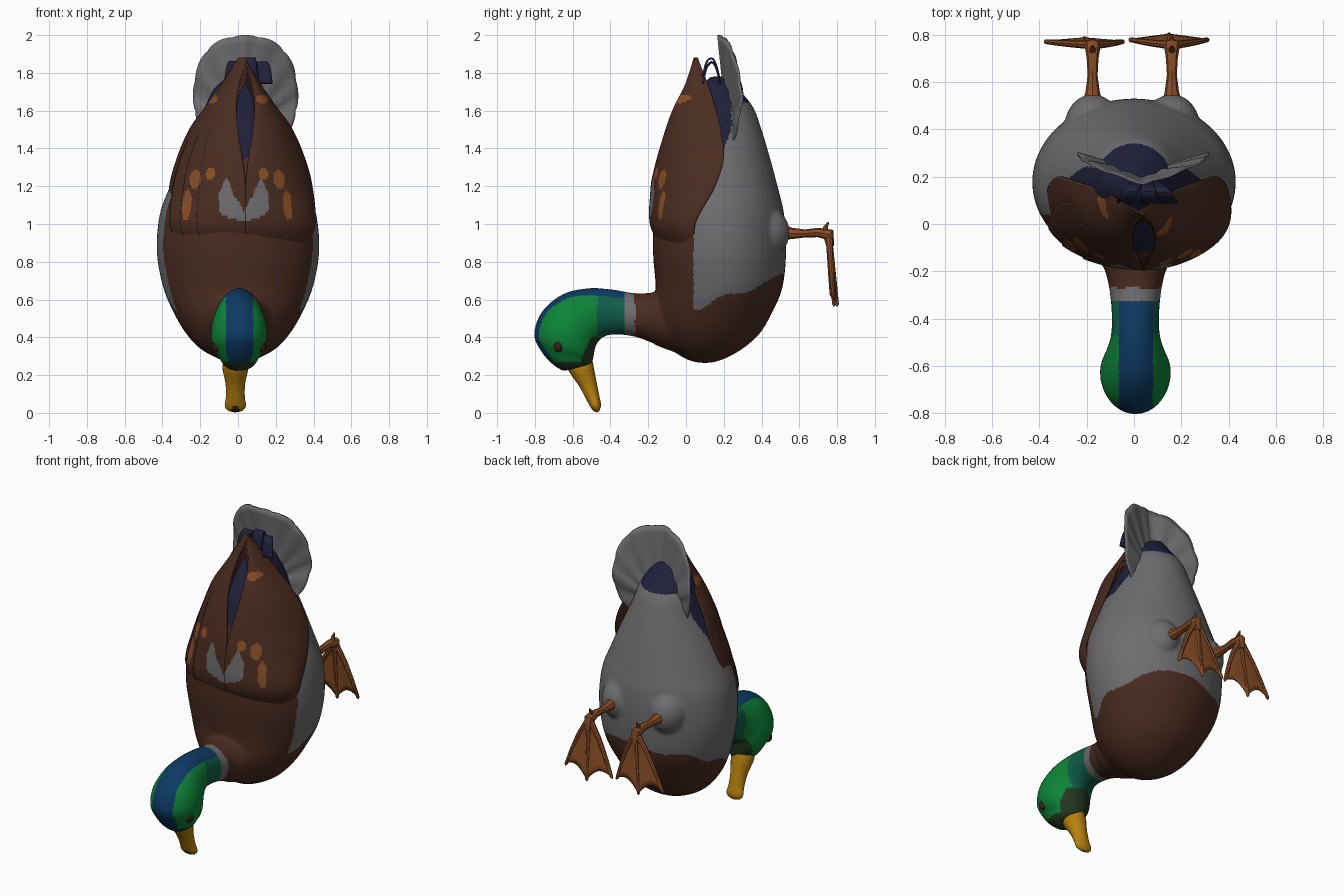
import bpy, bmesh, math

cube = bpy.data.objects.get("Cube")
if cube:
    bpy.data.objects.remove(cube, do_unlink=True)

COLOURS = {
    "brown": (0.068, 0.025, 0.0145), "grey": (0.155, 0.15, 0.157),
    "navy": (0.014, 0.014, 0.042), "blue": (0.004, 0.042, 0.125),
    "green": (0.004, 0.23, 0.04), "teal": (0.005, 0.11, 0.065),
    "olive": (0.019, 0.04, 0.016), "yellow": (0.48, 0.22, 0.005),
    "orange": (0.25, 0.075, 0.02), "dark_brown": (0.045, 0.014, 0.008),
}
NAMES = list(COLOURS)
MATS = []
for label, rgb in COLOURS.items():
    m = bpy.data.materials.new(label)
    m.use_nodes = True
    m.diffuse_color = (*rgb, 1)
    m.node_tree.nodes["Principled BSDF"].inputs["Base Color"].default_value = (*rgb, 1)
    MATS.append(m)


def activate(ob):
    bpy.ops.object.select_all(action='DESELECT')
    ob.select_set(True)
    bpy.context.view_layer.objects.active = ob


def paint(ob, rule):
    """Colour faces; rule is a colour name or a function of centre and normal."""
    me = ob.data
    me.materials.clear()
    for m in MATS:
        me.materials.append(m)
    for p in me.polygons:
        name = rule if isinstance(rule, str) else rule(p.center, p.normal)
        p.material_index = NAMES.index(name)
    activate(ob)
    bpy.ops.object.shade_smooth_by_angle(angle=math.radians(40))


def spline(rows, s):
    """Smooth interpolation through rows, s from 0 to 1."""
    f = min(max(s, 0), 1) * (len(rows) - 1)
    i = min(int(f), len(rows) - 2)
    t = f - i
    b, c = rows[i], rows[i + 1]
    a, d = rows[max(i - 1, 0)], rows[min(i + 2, len(rows) - 1)]
    return [q + 0.5 * t * (r - p + t * (2 * p - 5 * q + 4 * r - w + t * (3 * (q - r) + w - p)))
            for p, q, r, w in zip(a, b, c, d)]


def grid(name, nu, nv, point, closed=False, thick=0):
    """Surface of nu x nv faces from point(u, v); closed wraps u and caps the ends."""
    bm = bmesh.new()
    cols = nu if closed else nu + 1
    vs = [[bm.verts.new(point(i / nu, j / nv)) for i in range(cols)] for j in range(nv + 1)]
    for j in range(nv):
        for i in range(nu):
            k = (i + 1) % cols
            bm.faces.new((vs[j][i], vs[j][k], vs[j + 1][k], vs[j + 1][i]))
    if closed:
        bm.faces.new(vs[0])
        bm.faces.new(vs[-1])
    bmesh.ops.recalc_face_normals(bm, faces=bm.faces)
    me = bpy.data.meshes.new(name)
    bm.to_mesh(me)
    bm.free()
    ob = bpy.data.objects.new(name, me)
    bpy.context.collection.objects.link(ob)
    if thick:
        mod = ob.modifiers.new("thickness", 'SOLIDIFY')
        mod.thickness, mod.offset = thick, 0
    return ob


def loft(name, rows, xc=0.0, nu=36, nv=60):
    """Rows: outer y, outer z, inner y, inner z, half width."""
    def point(u, v):
        yo, zo, yi, zi, w = spline(rows, v)
        c, s = math.cos(u * math.tau), math.sin(u * math.tau)
        return (xc + w * s, (yo + yi) / 2 + c * (yo - yi) / 2, (zo + zi) / 2 + c * (zo - zi) / 2)
    return grid(name, nu, nv, point, closed=True)


def ball(name, loc, scale):
    bpy.ops.mesh.primitive_uv_sphere_add(segments=24, ring_count=16, radius=1, location=loc)
    ob = bpy.context.object
    ob.name = name
    ob.scale = scale
    return ob


def tube(name, pts, radii, colour):
    cu = bpy.data.curves.new(name, 'CURVE')
    cu.dimensions, cu.bevel_depth, cu.bevel_resolution = '3D', 1, 2
    cu.use_fill_caps = True
    sp = cu.splines.new('POLY')
    sp.points.add(len(pts) - 1)
    for p, co, r in zip(sp.points, pts, radii):
        p.co, p.radius = (*co, 1), r
    ob = bpy.data.objects.new(name, cu)
    bpy.context.collection.objects.link(ob)
    activate(ob)
    bpy.ops.object.convert(target='MESH')
    paint(bpy.context.object, colour)


# Body: stacked oval sections (z, back y, belly y, half width)
torso = [(.265, .07, .13, .03), (.285, 0, .2, .1), (.34, -.08, .3, .2), (.42, -.14, .39, .275),
         (.52, -.165, .45, .335), (.66, -.16, .51, .395), (.85, -.175, .53, .43),
         (1.05, -.172, .52, .415), (1.2, -.155, .485, .36), (1.35, -.12, .445, .295),
         (1.5, -.07, .4, .225), (1.62, 0, .355, .175), (1.72, .07, .275, .125), (1.78, .13, .24, .05)]
body = loft("body", [(a, z, b, z, w) for z, a, b, w in torso], nu=48)

# Neck and head: sections that follow the bend down to the bill
neck = loft("neck_and_head", [
    (0, .68, 0, .3, .2), (-.14, .645, -.14, .35, .16), (-.2, .635, -.19, .375, .13),
    (-.28, .635, -.28, .405, .11), (-.4, .655, -.38, .415, .1), (-.52, .66, -.44, .4, .105),
    (-.65, .63, -.475, .36, .13), (-.76, .54, -.485, .32, .15), (-.805, .42, -.49, .29, .14),
    (-.77, .33, -.495, .275, .11), (-.71, .26, -.5, .26, .088), (-.65, .22, -.51, .255, .06)], xc=.006)
thighs = [ball("thigh", (x, .41, .955), (.12, .14, .14)) for x in (-.175, .16)]

# Fuse the flesh into one smooth skin
activate(body)
for ob in [neck] + thighs:
    ob.select_set(True)
bpy.ops.object.join()
mod = body.modifiers.new("fuse", 'REMESH')
mod.mode, mod.voxel_size = 'VOXEL', .01
bpy.ops.object.modifier_apply(modifier="fuse")
mod = body.modifiers.new("relax", 'SMOOTH')
mod.factor, mod.iterations = .5, 12
bpy.ops.object.modifier_apply(modifier="relax")


def back_mark(x, z):
    """Pale horned saddle mark in the middle of the back."""
    u = abs(x - .03)
    if u < .13 and 1.02 + 2.5 * u * u < z < 1.245 - 2 * abs(u - .09):
        if (u / .055) ** 2 + ((z - 1.17) / .05) ** 2 < 1 and z < 1.17:
            return "navy"
        if u < .065 and z > 1.17:
            return "orange" if z < 1.2 else "brown"
        return "grey"
    return "brown"


def skin(p, n):
    x, y, z = p
    if y < -.27 and z < .72:
        if y > -.325:
            return "grey"
        if z < .27 or (z < .4 and -.57 + .45 * (z - .25) < y < -.43):
            return "olive"
        facing = n.z * .8 - n.y * .6 > .25 or (y < -.66 and n.y < -.4)
        if abs(x - .008) < min(.072, .03 + .35 * (z - .2)) and facing:
            return "blue"
        return "teal" if y > -.47 else "green"
    if z > 1.35 and (y < min(.24, .18 + .4 * (z - 1.35)) or z > 1.64 + .5 * x * x):
        return "navy"
    if y < .04:
        return back_mark(x, z)
    edge = .55 + .37 * (y - .04) + .015 * math.sin(25 * y + 8 * x)
    return "brown" if z < edge else "grey"


paint(body, skin)

# Bill with a dark nail, and eyes
bill = loft("bill", [
    (-.64, .27, -.5, .3, .06), (-.62, .22, -.49, .25, .068), (-.565, .14, -.475, .17, .052),
    (-.53, .075, -.46, .095, .05), (-.505, .03, -.45, .045, .056),
    (-.485, .008, -.455, .02, .04), (-.47, .003, -.46, .008, .012)], xc=-.014, nu=24, nv=36)
paint(bill, lambda p, n: "dark_brown" if p.z < .035 and abs(p.x + .014) < .02 and n.y < 0 else "yellow")
for side, s in (("left", 1), ("right", -1)):
    paint(ball(side + "_eye", (.006 + s * .118, -.675, .355), (.024, .025, .034)), "dark_brown")

# Wings: overlapping feather layers (z, front y, rear y, inner x, outer x)
wing = [(.85, -.1, .06, 0, .33), (1.0, -.178, .05, 0, .39), (1.2, -.172, .155, 0, .375),
        (1.35, -.145, .2, .015, .335), (1.5, -.105, .185, .04, .27),
        (1.62, -.06, .155, .048, .185), (1.74, 0, .115, .035, .1), (1.88, .045, .06, -.012, .01)]
SPOTS = [(.265, 1.1, .024, .08), (.22, 1.235, .03, .05), (.14, 1.265, .025, .03), (.13, 1.66, .03, .022)]


def plumage(p, n):
    u = abs(p.x + .004) + .1 * (p.z - 1.1)
    if any(((u - .1 * (b - 1.1) - a) / c) ** 2 + ((p.z - b) / d) ** 2 < 1 for a, b, c, d in SPOTS):
        return "orange"
    return back_mark(p.x, p.z)


for side, s in (("left", 1), ("right", -1)):
    for k in range(4):
        def point(u, v):
            z, yf, yr, xi, xo = spline(wing, v)
            a = u * (1 - .2 * k) * math.pi / 2
            x = xi + (xo - xi) * math.sin(a)
            return (.04 - .025 * u + s * x,
                    yf + (yr - yf) * (1 - math.cos(a)) - .005 * k * min(1, 3 * v), z - .03 * k * v)
        paint(grid(f"{side}_wing_layer_{k + 1}", 40, 90, point, thick=.008), plumage)


# Tail: folded fan with scalloped feather ends
def tail_point(u, v):
    a = math.radians(140) * (2 * u - 1)
    r = 1 + .06 * math.sin(2 * a) ** 2 * (math.cos(a) > 0) - .03 * (1 - abs(math.cos(a * 6)) ** .5)
    dx = v * .265 * r * math.sin(a)
    z = 1.52 + v * (1.68 + .32 * r * math.cos(a) - 1.52)
    y = .22 - .05 * v * max(0, math.cos(a)) + .3 * abs(dx) * (1 + .5 * min(0, math.cos(a)))
    return (.04 + dx + .02 * (2 * u - 1), y + .003 * math.sin(a * 12), z)


paint(grid("tail_fan", 144, 12, tail_point, thick=.01), "grey")

# Curled tail feathers
curl = [(.18, 1.64), (.175, 1.78), (.145, 1.875), (.11, 1.865), (.09, 1.79)]
for i, end in enumerate((-.085, .015, .095)):
    def point(u, v):
        y, z = spline(curl, v)
        return (.05 + end * math.sin(v * math.pi / 2) + (.02 + .018 * v) * (2 * u - 1),
                y, z - .5 * abs(end) * v)
    paint(grid(f"tail_curl_{i + 1}", 4, 16, point, thick=.01), "navy")

# Legs and webbed feet; the feet splay slightly to the right of the ankles
for side, cx, shift, dy in (("right", -.175, -.035, -.008), ("left", .16, -.012, .008)):
    tube(side + "_leg", [(cx, .48, .96), (cx, .56, .95), (cx, .63, .95), (cx, .7, .955),
                         (cx, .755, .945), (cx, .765, .88)],
         [.05, .03, .021, .025, .034, .02], "orange")
    tube(side + "_hind_toe", [(cx, .73, .95), (cx, .74, .985), (cx, .755, 1.01)], [.018, .012, .003], "orange")

    def web_point(u, v):
        t = 2 * u - 1
        length = .355 - .05 * abs(t) - .045 * math.sin(math.pi * abs(t))
        return (cx + shift * v + t * (.012 + .15 * v ** .8),
                .757 + (.035 + dy) * v * (1 - .5 * abs(t)), .93 - length * v)
    paint(grid(side + "_web", 32, 8, web_point, thick=.01), "orange")
    for j, t in enumerate((-1, 0, 1)):
        pts = [web_point(t / 2 + .5, v) for v in (0, .33, .67, 1)]
        x, y, z = pts[-1]
        tube(f"{side}_toe_{j + 1}", pts + [(x + t * .005, y, z - .012)], [.018, .015, .013, .01, .003], "orange")
